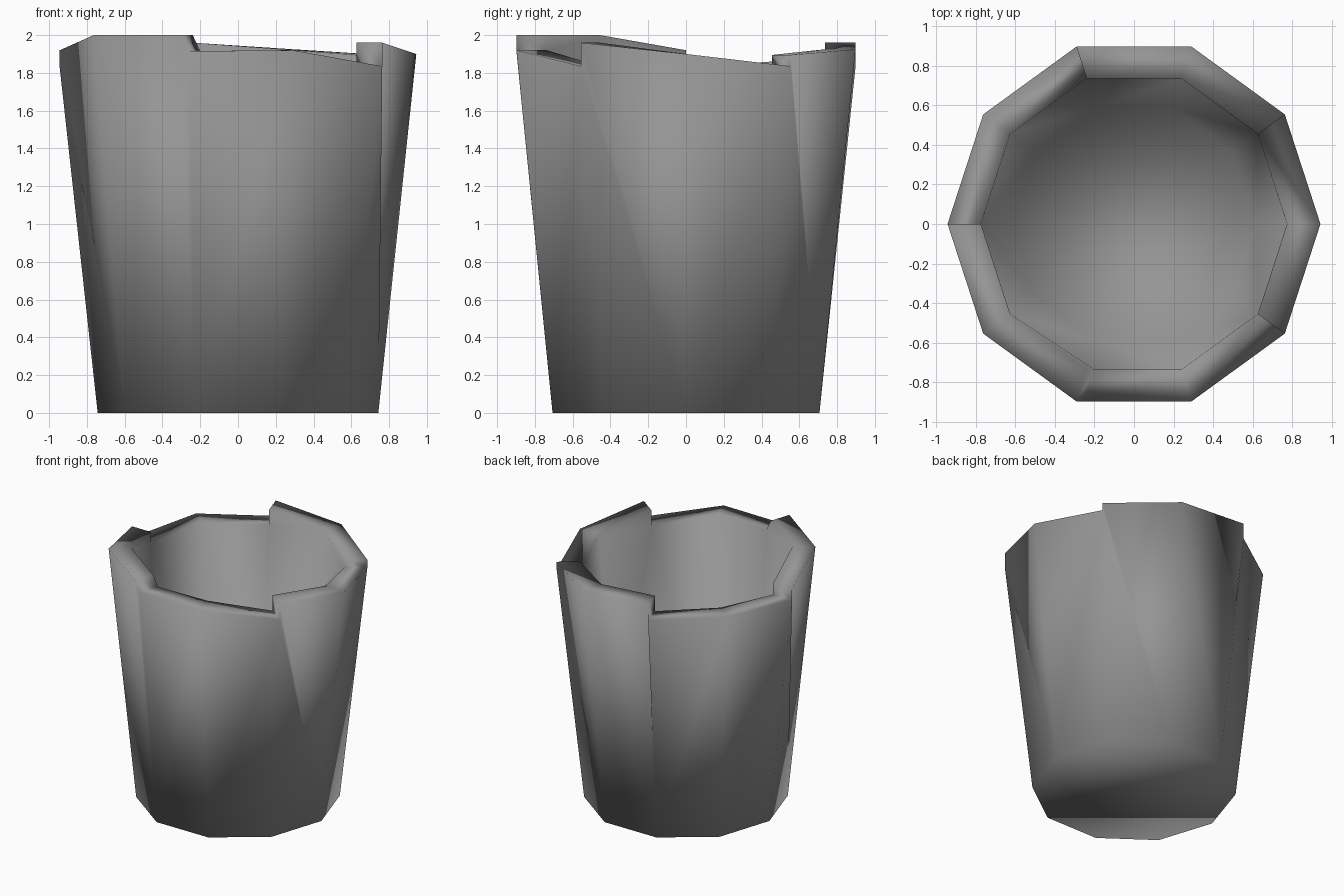
import bpy
import bmesh
from math import cos, sin, radians

cube = bpy.data.objects.get("Cube")
if cube:
    bpy.data.objects.remove(cube, do_unlink=True)

SIDES = 10
OUTER_TOP, OUTER_BASE = 0.944, 0.743
INNER_TOP, INNER_BASE = 0.775, 0.62
FLOOR = 0.15

# Broken rim: five runs of two sides each, with a step between runs
RUNS = [
    (1.96, 1.90, 1.835),
    (1.895, 1.925, 1.96),
    (1.835, 1.86, 1.83),
    (1.92, 2.0, 2.0),
    (1.915, 1.92, 1.835),
]

bm = bmesh.new()


def point(k, radius, z):
    a = radians(36 * (k - 1))
    return bm.verts.new((radius * cos(a), radius * sin(a), z))


def ring(radius, z):
    return [point(k, radius, z) for k in range(SIDES)]


def rim(radius):
    """Start and end vertices of the rim edge on every side."""
    starts, ends = [], []
    for i, run in enumerate(RUNS):
        a, b, c = [point(2 * i + j, radius, z) for j, z in enumerate(run)]
        starts += [a, b]
        ends += [b, c]
    return starts, ends


def wall(base, starts, ends):
    """Side faces; the higher side of a step also takes in the lower corner."""
    for k in range(SIDES):
        n = (k + 1) % SIDES
        face = [base[k], base[n]]
        if starts[n].co.z < ends[k].co.z:
            face.append(starts[n])
        face += [ends[k], starts[k]]
        if ends[k - 1].co.z < starts[k].co.z:
            face.append(ends[k - 1])
        bm.faces.new(face)


# Outer shell and underside
base = ring(OUTER_BASE, 0)
outer_start, outer_end = rim(OUTER_TOP)
wall(base, outer_start, outer_end)
bm.faces.new(base)

# Hollow inside and its floor
floor = ring(INNER_BASE, FLOOR)
inner_start, inner_end = rim(INNER_TOP)
wall(floor, inner_start, inner_end)
bm.faces.new(floor)

# Rim tops and the step faces between runs
for k in range(SIDES):
    bm.faces.new([outer_start[k], outer_end[k], inner_end[k], inner_start[k]])
    if outer_start[k] is not outer_end[k - 1]:
        bm.faces.new([outer_end[k - 1], outer_start[k],
                      inner_start[k], inner_end[k - 1]])

# The front step leans slightly
for v in (outer_start[8], inner_start[8]):
    v.co.x += 0.04

bmesh.ops.recalc_face_normals(bm, faces=bm.faces)
for f in bm.faces:
    f.smooth = True

mesh = bpy.data.meshes.new("cup")
bm.to_mesh(mesh)
bm.free()
cup = bpy.data.objects.new("cup", mesh)
bpy.context.collection.objects.link(cup)

# Plain grey
grey = bpy.data.materials.new("grey")
grey.use_nodes = True
colour = (0.3, 0.3, 0.3, 1)
grey.diffuse_color = colour
grey.node_tree.nodes["Principled BSDF"].inputs["Base Color"].default_value = colour
mesh.materials.append(grey)
